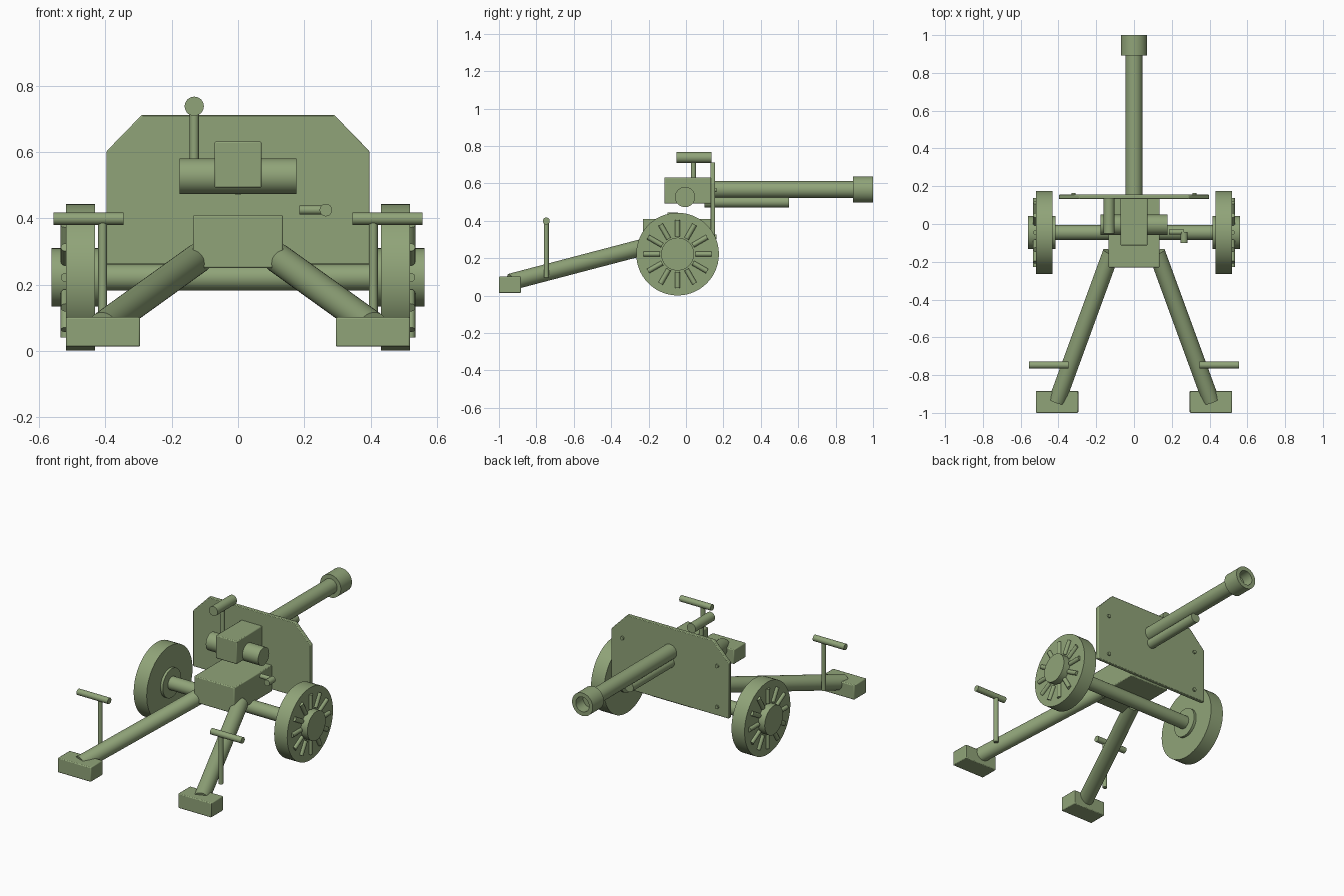
import bpy, bmesh, math
from mathutils import Vector, Matrix

if "Cube" in bpy.data.objects:
    bpy.data.objects.remove(bpy.data.objects["Cube"])

green = bpy.data.materials.new("olive_green")
green.diffuse_color = (0.28, 0.37, 0.19, 1)
green.use_nodes = True
green.node_tree.nodes["Principled BSDF"].inputs["Base Color"].default_value = green.diffuse_color


def finish(name, bm, bevel=0.0):
    bmesh.ops.recalc_face_normals(bm, faces=bm.faces)
    me = bpy.data.meshes.new(name)
    bm.to_mesh(me)
    bm.free()
    me.materials.append(green)
    ob = bpy.data.objects.new(name, me)
    bpy.context.collection.objects.link(ob)
    if bevel:
        mod = ob.modifiers.new("soft_edges", 'BEVEL')
        mod.width, mod.segments, mod.limit_method = bevel, 2, 'ANGLE'
    return ob


def add_rod(bm, a, b, r, n=32):
    a, b = Vector(a), Vector(b)
    d = b - a
    m = Matrix.Translation((a + b) / 2) @ d.to_track_quat('Z', 'Y').to_matrix().to_4x4()
    bmesh.ops.create_cone(bm, cap_ends=True, segments=n, radius1=r, radius2=r, depth=d.length, matrix=m)


def rod(name, a, b, r, n=32, bevel=0.0):
    bm = bmesh.new()
    add_rod(bm, a, b, r, n)
    return finish(name, bm, bevel)


def box(name, lo, hi, bevel=0.005):
    lo, hi = Vector(lo), Vector(hi)
    bm = bmesh.new()
    bmesh.ops.create_cube(bm, size=1, matrix=Matrix.Translation((lo + hi) / 2) @ Matrix.Diagonal((hi - lo).to_4d()))
    return finish(name, bm, bevel)


# Barrel and hollow muzzle ring
rod("barrel", (0, 0.1, 0.567), (0, 0.93, 0.567), 0.045, 40)
bm = bmesh.new()
profile = [(0.045, 0.893), (0.07, 0.893), (0.07, 1.0), (0.045, 1.0)]
vs = [bm.verts.new((r, y, 0.567)) for r, y in profile]
es = [bm.edges.new((vs[i], vs[(i + 1) % 4])) for i in range(4)]
bmesh.ops.spin(bm, geom=vs + es, cent=(0, 0, 0.567), axis=(0, 1, 0), angle=math.tau, steps=40, use_merge=True)
bmesh.ops.remove_doubles(bm, verts=bm.verts, dist=1e-5)
finish("muzzle_ring", bm)

# Breech, trunnion, recoil cylinder, carriage
box("breech", (-0.071, -0.115, 0.492), (0.071, 0.14, 0.632))
rod("trunnion", (-0.177, -0.005, 0.527), (0.177, -0.005, 0.527), 0.054)
rod("recoil_cylinder", (0, 0.1, 0.501), (0, 0.55, 0.501), 0.03)
box("carriage", (-0.136, -0.23, 0.25), (0.136, 0.137, 0.41))
rod("axle", (-0.45, -0.045, 0.222), (0.45, -0.045, 0.222), 0.04)

# Shield plate with clipped upper corners
bm = bmesh.new()
outline = [(-0.397, 0.262), (0.397, 0.262), (0.397, 0.602), (0.29, 0.712), (-0.29, 0.712), (-0.397, 0.602)]
face = bm.faces.new([bm.verts.new((x, 0.132, z)) for x, z in outline])
ext = bmesh.ops.extrude_face_region(bm, geom=[face])
bmesh.ops.translate(bm, vec=(0, 0.023, 0), verts=[g for g in ext["geom"] if isinstance(g, bmesh.types.BMVert)])
finish("shield", bm, 0.004)

# Shield rivets
bm = bmesh.new()
for x in (-0.32, 0.32):
    for z in (0.315, 0.565):
        add_rod(bm, (x, 0.145, z), (x, 0.164, z), 0.011, 16)
finish("shield_rivets", bm)

# Sight
rod("sight_post", (-0.132, 0.04, 0.54), (-0.132, 0.04, 0.73), 0.014, 20)
rod("sight_tube", (-0.137 + 0.005, -0.05, 0.738), (-0.132, 0.137, 0.738), 0.029)

# Elevation crank
rod("crank_shaft", (0.185, -0.043, 0.425), (0.265, -0.043, 0.425), 0.0135, 20)
rod("crank_grip", (0.265, -0.1, 0.425), (0.265, -0.042, 0.425), 0.019, 20)

# Wheels, trails, spades and handles on both sides
for side, s in (("left", -1), ("right", 1)):
    c = Vector((0, -0.045, 0.222))
    rod(side + "_wheel", c + Vector((s * 0.431, 0, 0)), c + Vector((s * 0.519, 0, 0)), 0.221, 56)
    rod(side + "_hub", c + Vector((s * 0.415, 0, 0)), c + Vector((s * 0.562, 0, 0)), 0.088, 40)
    bm = bmesh.new()
    for i in range(12):
        a = i * math.tau / 12
        d = Vector((0, math.cos(a), math.sin(a)))
        o = c + Vector((s * 0.521, 0, 0))
        add_rod(bm, o + d * 0.095, o + d * 0.182, 0.0135, 16)
    finish(side + "_spokes", bm)
    rod(side + "_trail", (s * 0.12, -0.15, 0.28), (s * 0.408, -0.938, 0.073), 0.045)
    box(side + "_spade", (s * 0.407 - 0.112, -1.0, 0.013), (s * 0.407 + 0.112, -0.883, 0.102))
    rod(side + "_handle_post", (s * 0.408, -0.747, 0.097), (s * 0.408, -0.747, 0.4), 0.0135, 20)
    rod(side + "_handle_bar", (s * 0.346, -0.747, 0.399), (s * 0.556, -0.747, 0.399), 0.0185, 24)

# Smooth round surfaces, keep edges crisp
bpy.ops.object.select_all(action='SELECT')
bpy.context.view_layer.objects.active = bpy.data.objects["barrel"]
bpy.ops.object.shade_smooth_by_angle(angle=math.radians(35))
